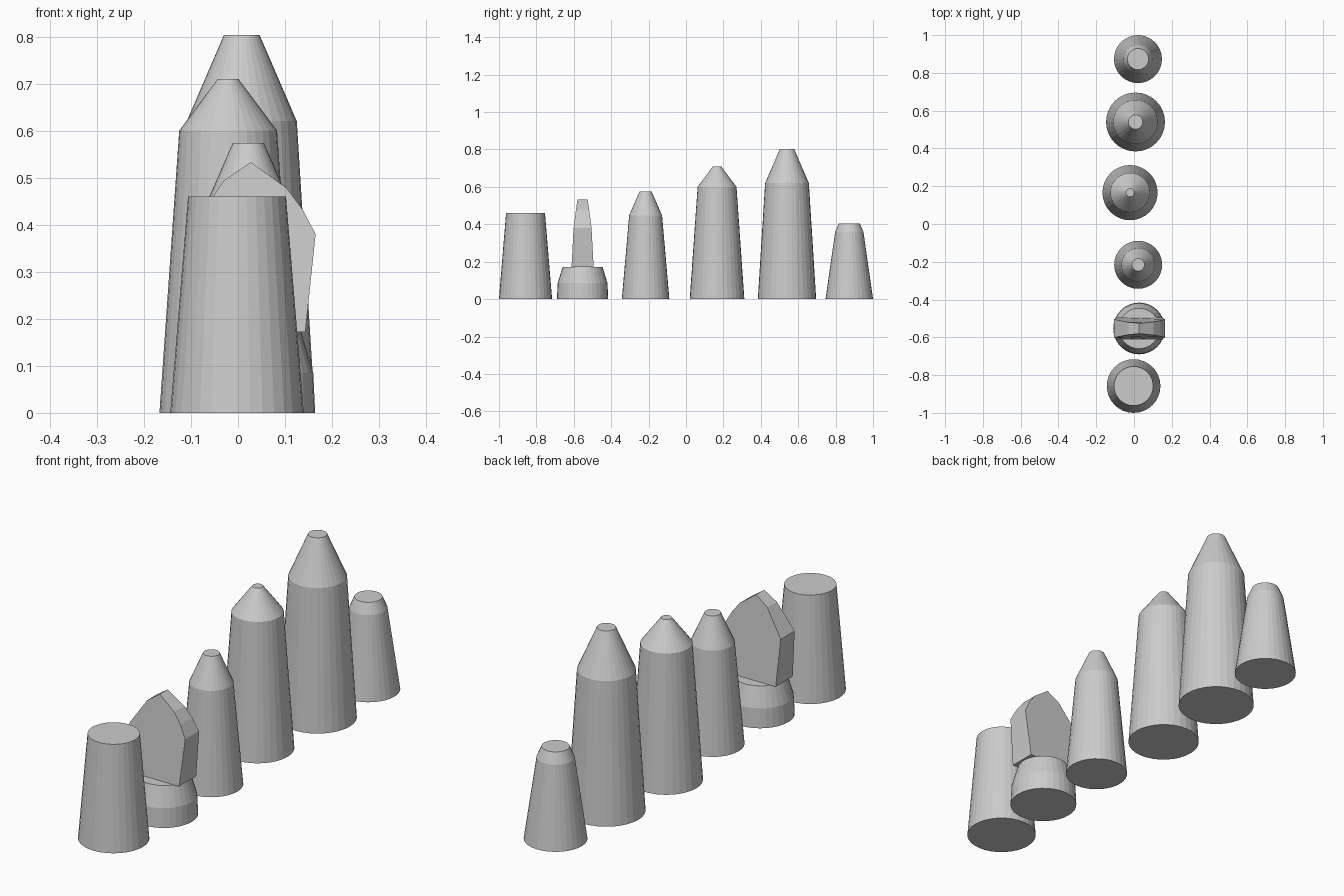
import bpy, bmesh, math

if "Cube" in bpy.data.objects:
    bpy.data.objects.remove(bpy.data.objects["Cube"])

SIDES = 32


def turned(name, x, y, profile):
    """Flat-faced turned body from (radius, z) rings, capped at both ends."""
    bm = bmesh.new()
    rings = []
    for r, z in profile:
        rings.append([bm.verts.new((r * math.cos(2 * math.pi * i / SIDES),
                                    r * math.sin(2 * math.pi * i / SIDES), z))
                      for i in range(SIDES)])
    for a, b in zip(rings, rings[1:]):
        for i in range(SIDES):
            j = (i + 1) % SIDES
            bm.faces.new((a[i], a[j], b[j], b[i]))
    bm.faces.new(rings[0][::-1])
    bm.faces.new(rings[-1])
    return finish(name, bm, (x, y, 0))


def finish(name, bm, location):
    bmesh.ops.recalc_face_normals(bm, faces=bm.faces)
    mesh = bpy.data.meshes.new(name)
    bm.to_mesh(mesh)
    bm.free()
    obj = bpy.data.objects.new(name, mesh)
    obj.location = location
    bpy.context.collection.objects.link(obj)
    return obj


# Turned chess pieces
turned("rook", -0.002, -0.858, [(0.142, 0), (0.104, 0.46)])
turned("knight_base", 0.027, -0.553, [(0.137, 0), (0.133, 0.085), (0.107, 0.172)])
turned("bishop", 0.022, -0.216, [(0.127, 0), (0.088, 0.448), (0.033, 0.574)])
turned("queen", -0.021, 0.166, [(0.146, 0), (0.104, 0.6), (0.022, 0.71)])
turned("king", 0.008, 0.54, [(0.156, 0), (0.117, 0.62), (0.038, 0.803)])
turned("pawn", 0.021, 0.873, [(0.127, 0), (0.076, 0.358), (0.056, 0.405)])

# Knight head: side profile (x, z, half thickness), thinner towards the crest
outline = [(-0.089, 0.172, 0.059), (0.143, 0.172, 0.059), (0.165, 0.38, 0.048),
           (0.137, 0.433, 0.041), (0.103, 0.478, 0.035), (0.027, 0.533, 0.027),
           (-0.03, 0.494, 0.033), (-0.106, 0.38, 0.048)]
bm = bmesh.new()
near = [bm.verts.new((x, -w, z)) for x, z, w in outline]
far = [bm.verts.new((x, w, z)) for x, z, w in outline]
bm.faces.new(near)
bm.faces.new(far[::-1])
for i in range(len(outline)):
    j = (i + 1) % len(outline)
    bm.faces.new((near[j], near[i], far[i], far[j]))
finish("knight_head", bm, (0, -0.553, 0))
